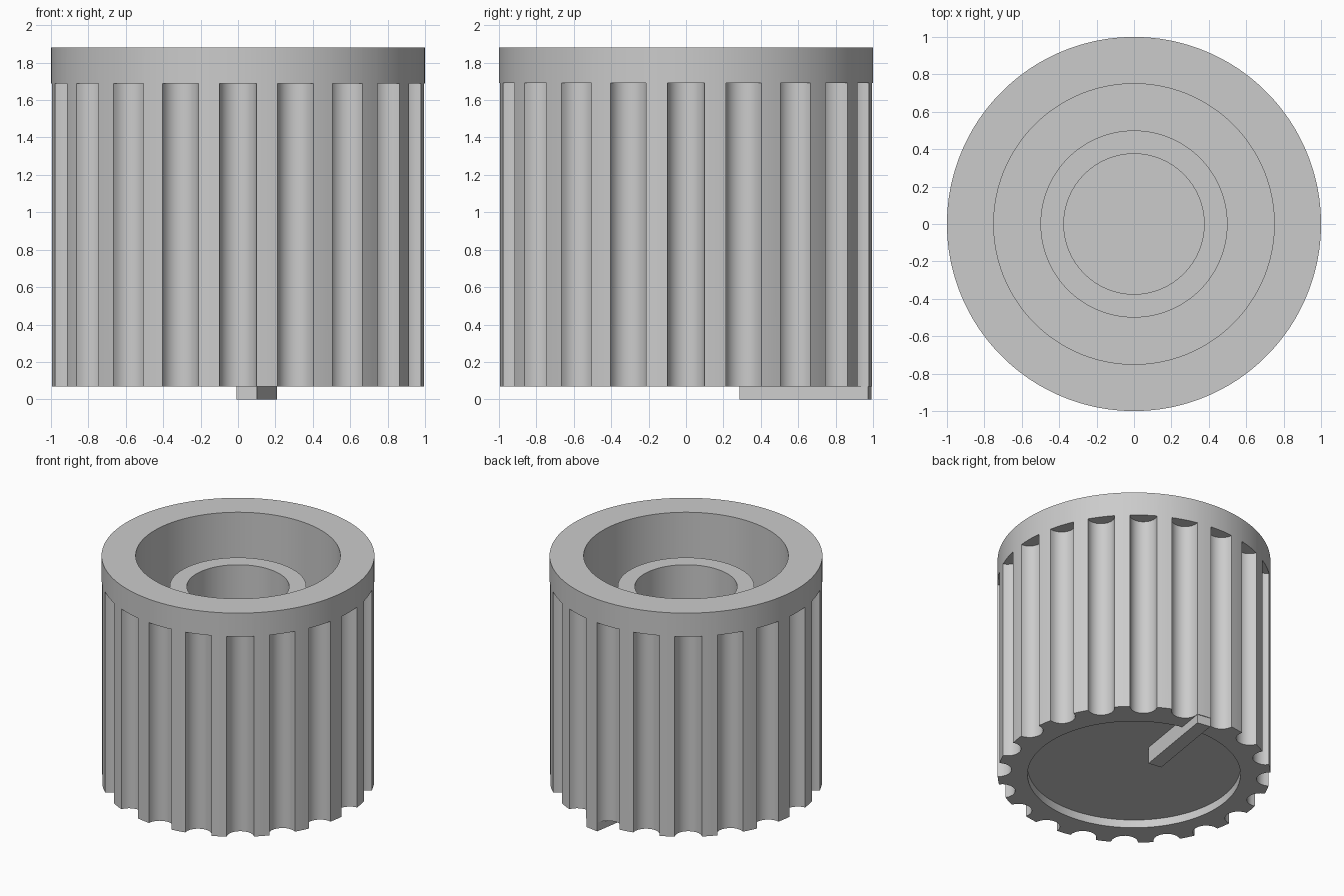
import bpy, bmesh
from math import sin, cos, pi, asin, atan2, hypot, radians
from mathutils import Matrix

cube = bpy.data.objects.get("Cube")
if cube:
    bpy.data.objects.remove(cube, do_unlink=True)

grey = bpy.data.materials.new("light grey plastic")
grey.use_nodes = True
colour = (0.6, 0.6, 0.6, 1)
grey.diffuse_color = colour
grey.node_tree.nodes["Principled BSDF"].inputs["Base Color"].default_value = colour

GROOVES, GROOVE_R, ARC = 20, 0.1, 10
BOTTOM, GROOVE_TOP, TOP, CEILING, FLOOR, POST_TOP = 0.07, 1.69, 1.88, 0.135, 0.25, 1.63


def add_object(name, bm):
    bmesh.ops.recalc_face_normals(bm, faces=bm.faces)
    mesh = bpy.data.meshes.new(name)
    bm.to_mesh(mesh)
    bm.free()
    mesh.materials.append(grey)
    obj = bpy.data.objects.new(name, mesh)
    bpy.context.collection.objects.link(obj)
    return obj


def fluted_outline():
    """Polar (angle, radius) points: round grooves with lands between them."""
    half = 2 * asin(GROOVE_R / 2)           # half angle of a groove mouth
    sweep = pi / 2 - half / 2               # half sweep of the groove arc
    pitch = 2 * pi / GROOVES
    points = []
    for g in range(GROOVES):
        for i in range(ARC + 1):
            phi = sweep * (2 * i / ARC - 1)
            x, y = 1 - GROOVE_R * cos(phi), GROOVE_R * sin(phi)
            points.append((g * pitch + atan2(y, x), hypot(x, y)))
        for t in (1 / 3, 2 / 3):
            points.append((g * pitch + half + t * (pitch - 2 * half), 1))
    return points


# Knob body: one stack of rings, from the underside recess over the rim to the hollow
outline = fluted_outline()
profile = [
    (0.78, CEILING), (0.78, BOTTOM),                # underside recess
    (None, BOTTOM), (None, GROOVE_TOP),             # grooved grip
    (1, GROOVE_TOP), (1, TOP),                      # plain rim
    (0.75, TOP), (0.75, FLOOR),                     # hollow
    (0.5, FLOOR), (0.5, POST_TOP),                  # central post
    (0.375, POST_TOP), (0.375, FLOOR),              # shaft hole
]
bm = bmesh.new()
rings = []
for radius, z in profile:
    rings.append([bm.verts.new(((radius or r) * cos(a), (radius or r) * sin(a), z))
                  for a, r in outline])
n = len(outline)
for low, high in zip(rings, rings[1:]):
    for i in range(n):
        j = (i + 1) % n
        bm.faces.new((low[i], low[j], high[j], high[i]))
bm.faces.new(rings[0])
bm.faces.new(rings[-1])
bmesh.ops.remove_doubles(bm, verts=bm.verts, dist=1e-4)
bmesh.ops.dissolve_degenerate(bm, edges=bm.edges, dist=1e-5)
body = add_object("knob_body", bm)
bpy.ops.object.select_all(action="DESELECT")
body.select_set(True)
bpy.context.view_layer.objects.active = body
bpy.ops.object.shade_smooth_by_angle(angle=radians(30))

# Pointer bar under the body, in line with the land beside the rear groove
inner, outer, width = 0.297, 0.994, 0.11
bm = bmesh.new()
bmesh.ops.create_cube(bm, size=1)
bmesh.ops.scale(bm, vec=(width, outer - inner, CEILING), verts=bm.verts)
bmesh.ops.translate(bm, vec=(0, (inner + outer) / 2, CEILING / 2), verts=bm.verts)
bmesh.ops.rotate(bm, cent=(0, 0, 0), matrix=Matrix.Rotation(-pi / GROOVES, 3, "Z"), verts=bm.verts)
add_object("pointer_bar", bm)
